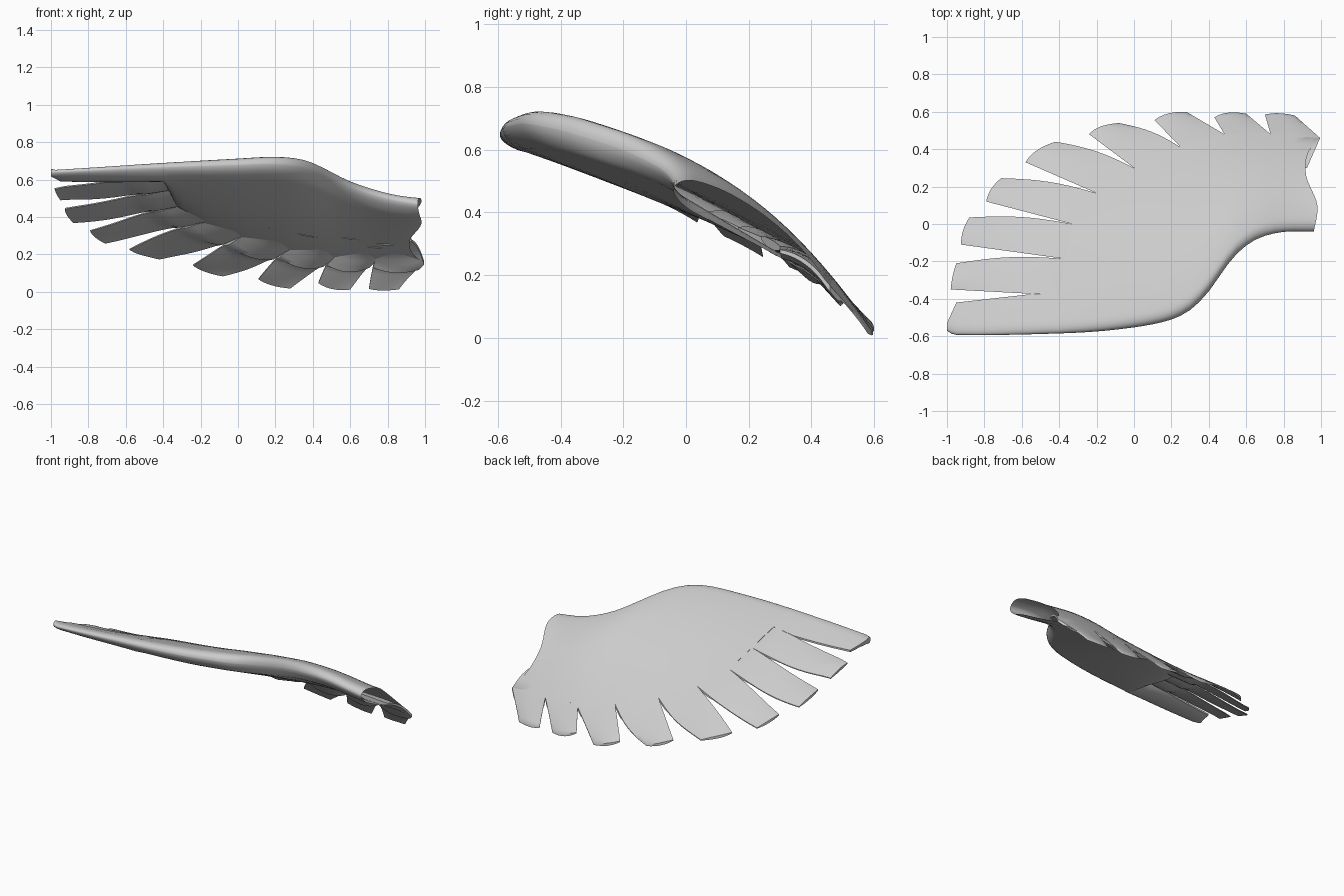
import bpy, bmesh, math
from mathutils import Vector

if "Cube" in bpy.data.objects:
    bpy.data.objects.remove(bpy.data.objects["Cube"])


def table(points, smooth=True):
    """Interpolating function through (x, value) points."""
    n = len(points)

    def slope(i):
        a, b = points[max(i - 1, 0)], points[min(i + 1, n - 1)]
        return (b[1] - a[1]) / (b[0] - a[0])

    def f(x):
        x = min(max(x, points[0][0]), points[-1][0])
        i = next(k for k in range(n - 1) if x <= points[k + 1][0])
        (x0, v0), (x1, v1) = points[i], points[i + 1]
        h = x1 - x0
        t = (x - x0) / h
        if not smooth:
            return v0 + (v1 - v0) * t
        return ((1 + 2 * t) * (1 - t) ** 2 * v0 + t * (1 - t) ** 2 * h * slope(i)
                + t * t * (3 - 2 * t) * v1 + t * t * (t - 1) * h * slope(i + 1))
    return f


# Wing plan and height curves along the span
lead_y = table([(-1, -.57), (-.96, -.592), (-.4, -.585), (-.1, -.565), (.17, -.52), (.3, -.46),
                (.4, -.36), (.47, -.26), (.53, -.18), (.6, -.115), (.68, -.07), (.8, -.042), (.96, -.04)])
lead_z = table([(-1, .665), (-.5, .7), (0, .727), (.2, .735), (.35, .719),
                (.45, .68), (.6, .605), (.8, .54), (.96, .51)])
tip_y = table([(-1, -.25), (-.95, -.1), (-.88, .035), (-.71, .245), (-.42, .44), (-.08, .54),
               (.28, .6), (.6, .6), (.86, .58), (.99, .5)])
tip_z = table([(-1, .505), (-.88, .39), (-.71, .28), (-.42, .195), (-.08, .105),
               (.28, .04), (.6, .02), (.86, .035), (.99, .11)])
bulge = table([(-1, .01), (-.5, .04), (0, .095), (.3, .122), (.6, .107), (.96, .095)])
body_trail = table([(-1, -.53), (-.95, -.42), (-.55, -.375), (-.4, -.38), (-.37, -.19), (-.33, 0),
                    (-.2, .165), (0, .3), (.25, .41), (.5, .47), (.73, .48), (.96, .46)], False)
nose = table([(-1, .05), (-.5, .075), (.3, .105), (.6, .092), (.96, .08)])
root_x = table([(-.05, .96), (.1, .98), (.26, .92), (.38, .93), (.46, .995)])


def top(x, y):
    s = (y - lead_y(x)) / (tip_y(x) - lead_y(x))
    return lead_z(x) + (tip_z(x) - lead_z(x)) * s + bulge(x) * 4 * s * (1 - s)


def thickness(x, y):
    """Thick nose, flat belly under the arched back, thin rear edge."""
    s = min(max((y - lead_y(x)) / (body_trail(x) - lead_y(x)), 0), 1)
    return .012 + (nose(x) - .012) * (1 - s) ** .8 + .66 * bulge(x) * 4 * s * (1 - s)


grey = bpy.data.materials.new("light grey")
grey.diffuse_color = (.6, .6, .6, 1)
grey.use_nodes = True
grey.node_tree.nodes["Principled BSDF"].inputs["Base Color"].default_value = grey.diffuse_color


def loft(name, rings, open_end=False):
    """Skin over rings of points, capped at the ends."""
    bm = bmesh.new()
    loops = [[bm.verts.new(p) for p in r] for r in rings]
    n = len(loops[0])
    for a, b in zip(loops, loops[1:]):
        for k in range(n):
            bm.faces.new((a[k], a[(k + 1) % n], b[(k + 1) % n], b[k]))
    # caps as strips between the upper and lower rows
    for r in ([loops[0]] if open_end else [loops[0], loops[-1]]):
        for k in range(n // 2 - 1):
            bm.faces.new((r[k], r[k + 1], r[n - 2 - k], r[n - 1 - k]))
    bmesh.ops.recalc_face_normals(bm, faces=bm.faces)
    mesh = bpy.data.meshes.new(name)
    bm.to_mesh(mesh)
    bm.free()
    mesh.materials.append(grey)
    ob = bpy.data.objects.new(name, mesh)
    bpy.context.collection.objects.link(ob)
    bpy.ops.object.select_all(action='DESELECT')
    ob.select_set(True)
    bpy.context.view_layer.objects.active = ob
    bpy.ops.object.shade_smooth_by_angle(angle=math.radians(40))


# Wing body with the foremost feather, rounded leading edge and open root
stations = [-1, -.975, -.95, -.85, -.75, -.65, -.55, -.47, -.4, -.385, -.37, -.35, -.33, -.29, -.25, -.2]
stations += [-.15 + .05 * i for i in range(22)] + [.93, .96]
COLS = 24
rings = []
for x in stations:
    y0, y1 = lead_y(x), body_trail(x)
    upper, lower = [], []
    for k in range(COLS):
        y = y0 + (y1 - y0) * (k / (COLS - 1)) ** 1.7
        d = min((y - y0) / min(.07, (y1 - y0) * .6), 1)
        c = math.sqrt(1 - (1 - d) ** 2) if k else .02
        w = min(max((x - .6) / .36, 0), 1)
        xx = x + w * w * (root_x(y) - .96)
        t, n = thickness(x, y), nose(x) / 2
        z = top(xx, y)
        half = min(n, t / 2)
        upper.append((xx, y, z - half * (1 - c)))
        lower.append((xx, y, z - half - (t - half) * c))
    rings.append(upper + lower[::-1])
loft("wing_body", rings, open_end=True)

# Feathers: front notch, front tip corner, rear tip corner, rear notch, tip roundness
feathers = [
    ((-.42, -.38), (-.98, -.35), (-.95, -.21), (-.38, -.185), .005),
    ((-.38, -.185), (-.925, -.11), (-.88, .035), (-.33, 0), .012),
    ((-.33, 0), (-.79, .12), (-.71, .245), (-.2, .165), .015),
    ((-.2, .165), (-.58, .33), (-.42, .44), (0, .3), .022),
    ((0, .3), (-.24, .48), (-.08, .54), (.25, .41), .022),
    ((.25, .41), (.11, .555), (.28, .6), (.5, .47), .02),
    ((.49, .47), (.43, .57), (.6, .59), (.73, .48), .02),
    ((.73, .48), (.70, .585), (.86, .58), (.995, .46), .012),
]
ROWS, ACROSS = 20, 8
for i, (n0, t0, t1, n1, rnd) in enumerate(feathers):
    n0, t0, t1, n1 = map(Vector, (n0, t0, t1, n1))
    axis = ((t0 + t1) - (n0 + n1)).normalized()
    back = -axis * (.28 if i < 6 else .18)
    if i == 7:
        back = Vector((-.07, -.16))
    b0, b1 = n0 + back, n1 + back
    rings = []
    for r in range(ROWS + 1):
        u = r / ROWS * 2                     # 0 base, 1 notch, 2 tip
        if u <= 1:
            p, q = b0.lerp(n0, u), b1.lerp(n1, u)
        else:
            p, q = n0.lerp(t0, u - 1), n1.lerp(t1, u - 1)
            side = Vector((-axis.y, axis.x)) * (.02 * math.sin((u - 1) * math.pi))
            if i < 5:
                q = q - side                 # slightly full rear edge
        inside, outside = max(1 - u, 0), max(u - 1, 0)
        # thick quill root that steps down to the thin vane past the notch
        step = min(max((1.32 - u) / .12, 0), 1)
        upper, lower = [], []
        for k in range(ACROSS + 1):
            w = k / ACROSS
            arch = 4 * w * (1 - w)
            pt = p.lerp(q, w) + axis * rnd * arch * outside ** 2
            x, y = pt
            sink = .002 * (u < 1) + inside * max(thickness(x, y) - .03, .004)
            z = top(x, y) - sink - .016 * (1 - arch) * outside ** 2
            quill = .014 + .02 * arch if i >= 4 else .01 + .016 * arch
            th = .006 + .012 * arch + step * quill * (1 - .6 * inside)
            upper.append((x, y, z))
            lower.append((x, y, z - th))
        rings.append(upper + lower[::-1])
    loft("feather_%d" % (i + 2), rings)
